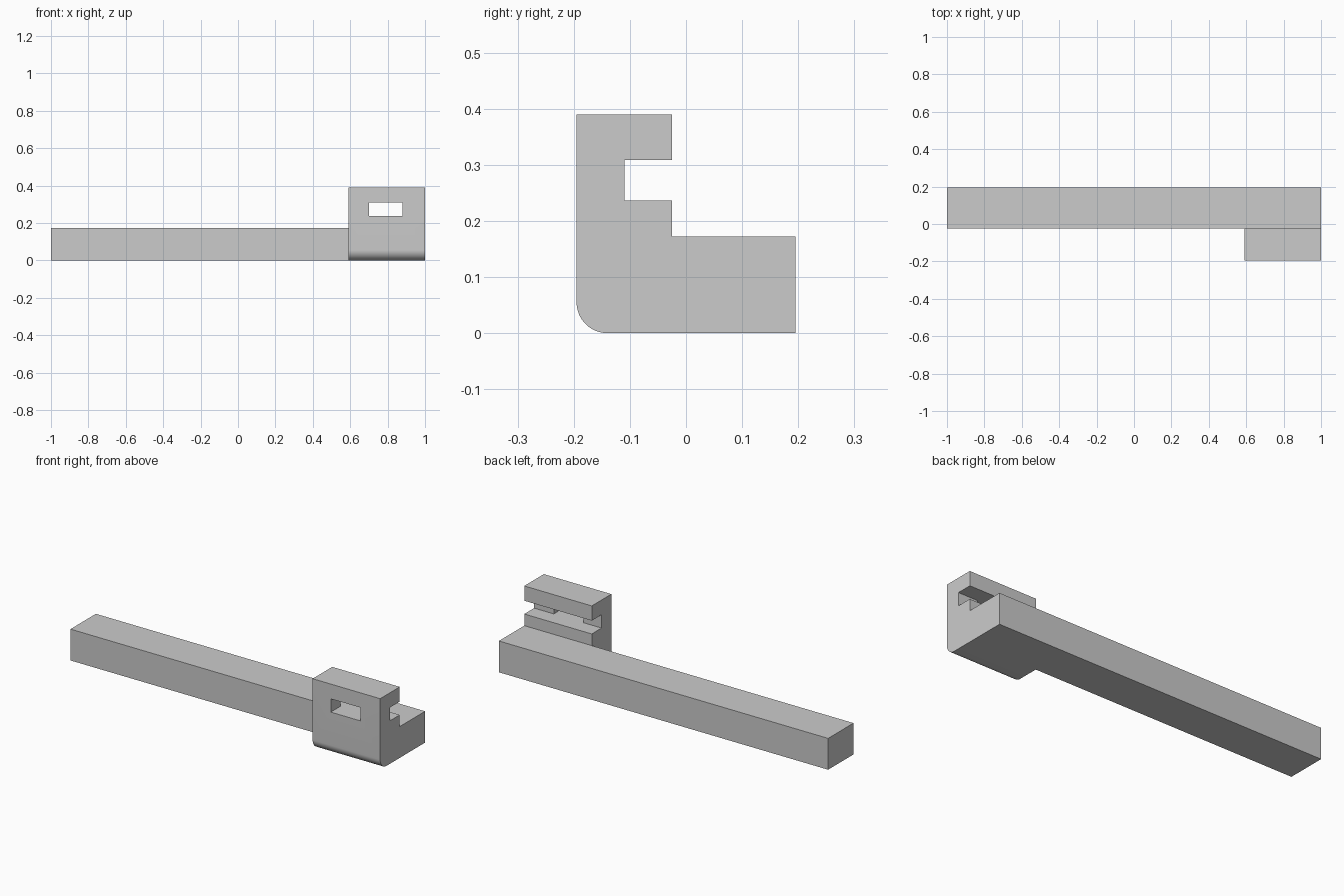
import bpy
import bmesh
from math import pi, cos, sin, radians

cube = bpy.data.objects.get("Cube")
if cube:
    bpy.data.objects.remove(cube, do_unlink=True)

grey = bpy.data.materials.new("plain_grey")
grey.use_nodes = True
colour = (0.6, 0.6, 0.6, 1)
grey.diffuse_color = colour
grey.node_tree.nodes["Principled BSDF"].inputs["Base Color"].default_value = colour


def extrude_x(name, profile, x0, x1):
    """Extrude a closed (y, z) profile from x0 to x1."""
    bm = bmesh.new()
    face = bm.faces.new([bm.verts.new((x0, y, z)) for y, z in profile])
    moved = bmesh.ops.extrude_face_region(bm, geom=[face])["geom"]
    verts = [v for v in moved if isinstance(v, bmesh.types.BMVert)]
    bmesh.ops.translate(bm, verts=verts, vec=(x1 - x0, 0, 0))
    bmesh.ops.recalc_face_normals(bm, faces=bm.faces)
    mesh = bpy.data.meshes.new(name)
    bm.to_mesh(mesh)
    bm.free()
    mesh.materials.append(grey)
    obj = bpy.data.objects.new(name, mesh)
    bpy.context.collection.objects.link(obj)
    return obj


def rectangle(y0, y1, z0, z1):
    return [(y0, z0), (y1, z0), (y1, z1), (y0, z1)]


def combine(target, tool, operation):
    """Apply a boolean and remove the tool object."""
    tool.hide_render = True
    mod = target.modifiers.new(operation.lower(), "BOOLEAN")
    mod.operation = operation
    mod.solver = "EXACT"
    mod.object = tool
    bpy.context.view_layer.objects.active = target
    bpy.ops.object.modifier_apply(modifier=mod.name)
    bpy.data.objects.remove(tool, do_unlink=True)


FRONT, BACK, STEP = -0.195, 0.195, -0.025
BAR_TOP, HEAD_TOP = 0.172, 0.39
SLOT_LOW, SLOT_HIGH, SLOT_FRONT = 0.236, 0.309, -0.11
HEAD_LEFT, RADIUS = 0.59, 0.055

# Head profile: rounded lower front edge, open slot at the back
corner = [(FRONT + RADIUS * (1 - cos(a)), RADIUS * (1 - sin(a)))
          for a in (pi / 2 * i / 16 for i in range(17))]
head_profile = corner + [
    (BACK, 0), (BACK, BAR_TOP), (STEP, BAR_TOP), (STEP, SLOT_LOW),
    (SLOT_FRONT, SLOT_LOW), (SLOT_FRONT, SLOT_HIGH),
    (STEP, SLOT_HIGH), (STEP, HEAD_TOP), (FRONT, HEAD_TOP)]
arm = extrude_x("slotted_arm", head_profile, HEAD_LEFT, 1)

# Window through the front wall of the head, as tall as the slot
window = extrude_x("window_cutter",
                   rectangle(FRONT - 0.1, -0.06, SLOT_LOW, SLOT_HIGH), 0.7, 0.88)
combine(arm, window, "DIFFERENCE")

# Long bar
bar = extrude_x("bar", rectangle(STEP, BACK, 0, BAR_TOP), -1, 1)
combine(arm, bar, "UNION")

# Smooth only the rounded edge
bpy.ops.object.select_all(action="DESELECT")
arm.select_set(True)
bpy.context.view_layer.objects.active = arm
bpy.ops.object.shade_smooth_by_angle(angle=radians(30))
